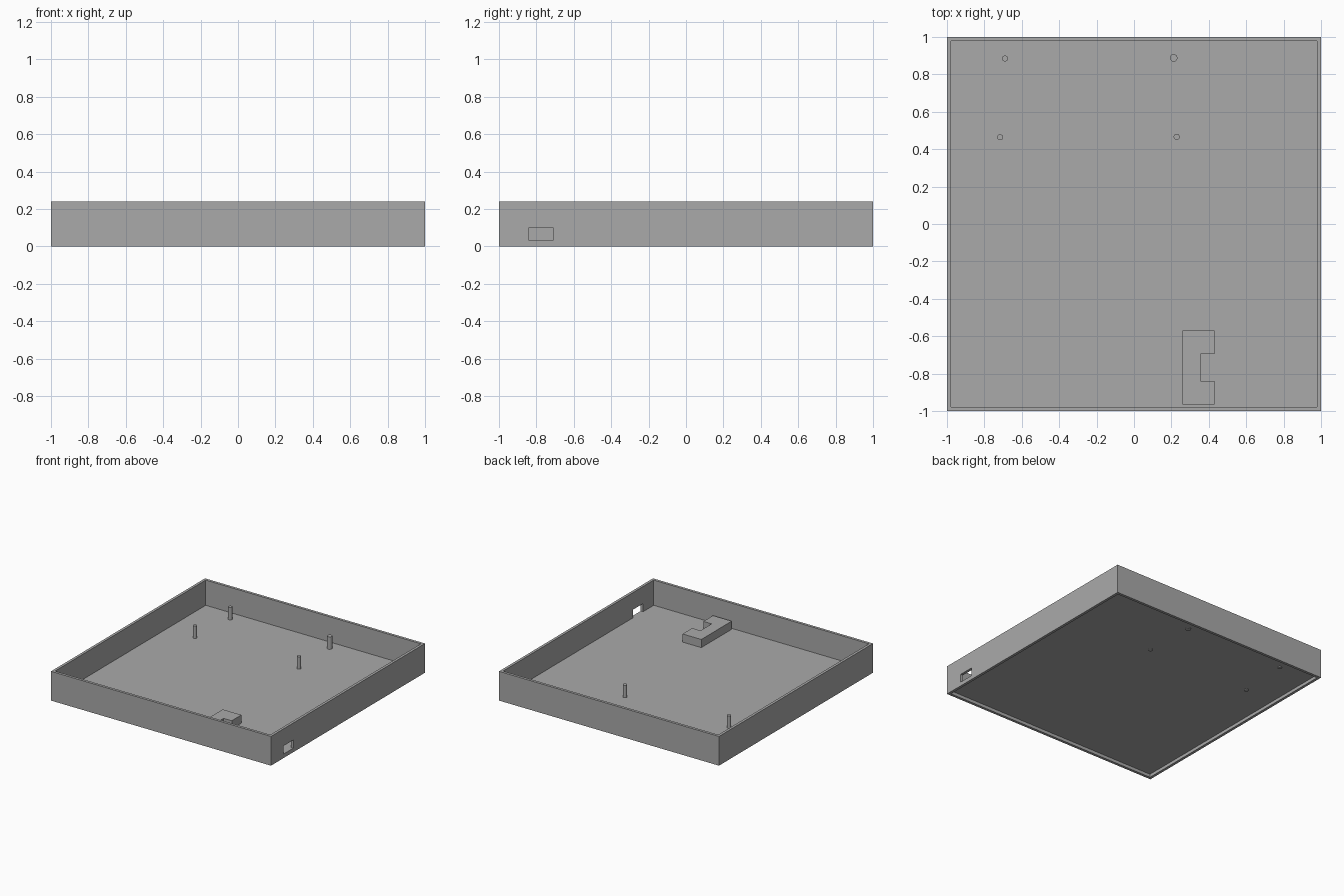
import bpy, bmesh, math

if "Cube" in bpy.data.objects:
    bpy.data.objects.remove(bpy.data.objects["Cube"])

WALL = 0.022      # wall thickness
HEIGHT = 0.24     # wall height
FLOOR = 0.033     # top of floor plate

grey = bpy.data.materials.new("plain grey")
grey.diffuse_color = (0.4, 0.4, 0.4, 1)
grey.use_nodes = True
grey.node_tree.nodes["Principled BSDF"].inputs["Base Color"].default_value = grey.diffuse_color


def finish(name, bm):
    bmesh.ops.recalc_face_normals(bm, faces=bm.faces)
    mesh = bpy.data.meshes.new(name)
    bm.to_mesh(mesh)
    bm.free()
    mesh.materials.append(grey)
    obj = bpy.data.objects.new(name, mesh)
    bpy.context.collection.objects.link(obj)
    return obj


def prism(name, outline, z0, z1):
    bm = bmesh.new()
    face = bm.faces.new([bm.verts.new((x, y, z0)) for x, y in outline])
    ext = bmesh.ops.extrude_face_region(bm, geom=[face], use_keep_orig=True)
    top = [v for v in ext["geom"] if isinstance(v, bmesh.types.BMVert)]
    bmesh.ops.translate(bm, verts=top, vec=(0, 0, z1 - z0))
    return finish(name, bm)


def rect(x0, y0, x1, y1):
    return [(x0, y0), (x1, y0), (x1, y1), (x0, y1)]


# Open square frame of four walls
bm = bmesh.new()
rings = []
for r, z in ((1, 0), (1, HEIGHT), (1 - WALL, HEIGHT), (1 - WALL, 0)):
    rings.append([bm.verts.new((x, y, z)) for x, y in rect(-r, -r, r, r)])
for k in range(4):
    a, b = rings[k], rings[(k + 1) % 4]
    for i in range(4):
        j = (i + 1) % 4
        bm.faces.new((a[i], a[j], b[j], b[i]))
walls = finish("walls", bm)

# Port opening through the right wall
cutter = prism("port_cutter", rect(0.9, -0.84, 1.1, -0.71), FLOOR, 0.1)
cutter.hide_render = True
cutter.hide_viewport = True
cut = walls.modifiers.new("port opening", 'BOOLEAN')
cut.operation = 'DIFFERENCE'
cut.solver = 'EXACT'
cut.object = cutter

# Thin floor plate, raised a little above the bottom rim
r = 1 - WALL
prism("floor", rect(-r, -r, r, r), FLOOR - 0.007, FLOOR)

# C-shaped holder facing the port
prism("port_holder", [(0.26, -0.965), (0.43, -0.965), (0.43, -0.84), (0.355, -0.84),
                      (0.355, -0.695), (0.43, -0.695), (0.43, -0.57), (0.26, -0.57)],
      FLOOR - 0.004, 0.1)

# Round mounting posts, poking slightly through the floor
posts = [(-0.69, 0.885, 0.016), (0.212, 0.888, 0.02),
         (-0.716, 0.464, 0.016), (0.228, 0.466, 0.016)]
for n, (x, y, rad) in enumerate(posts, 1):
    ring = [(x + rad * math.cos(a * math.tau / 24), y + rad * math.sin(a * math.tau / 24))
            for a in range(24)]
    post = prism(f"mounting_post_{n}", ring, 0.018, 0.135)
    bpy.context.view_layer.objects.active = post
    post.select_set(True)
    bpy.ops.object.shade_smooth_by_angle(angle=math.radians(30))
    post.select_set(False)
